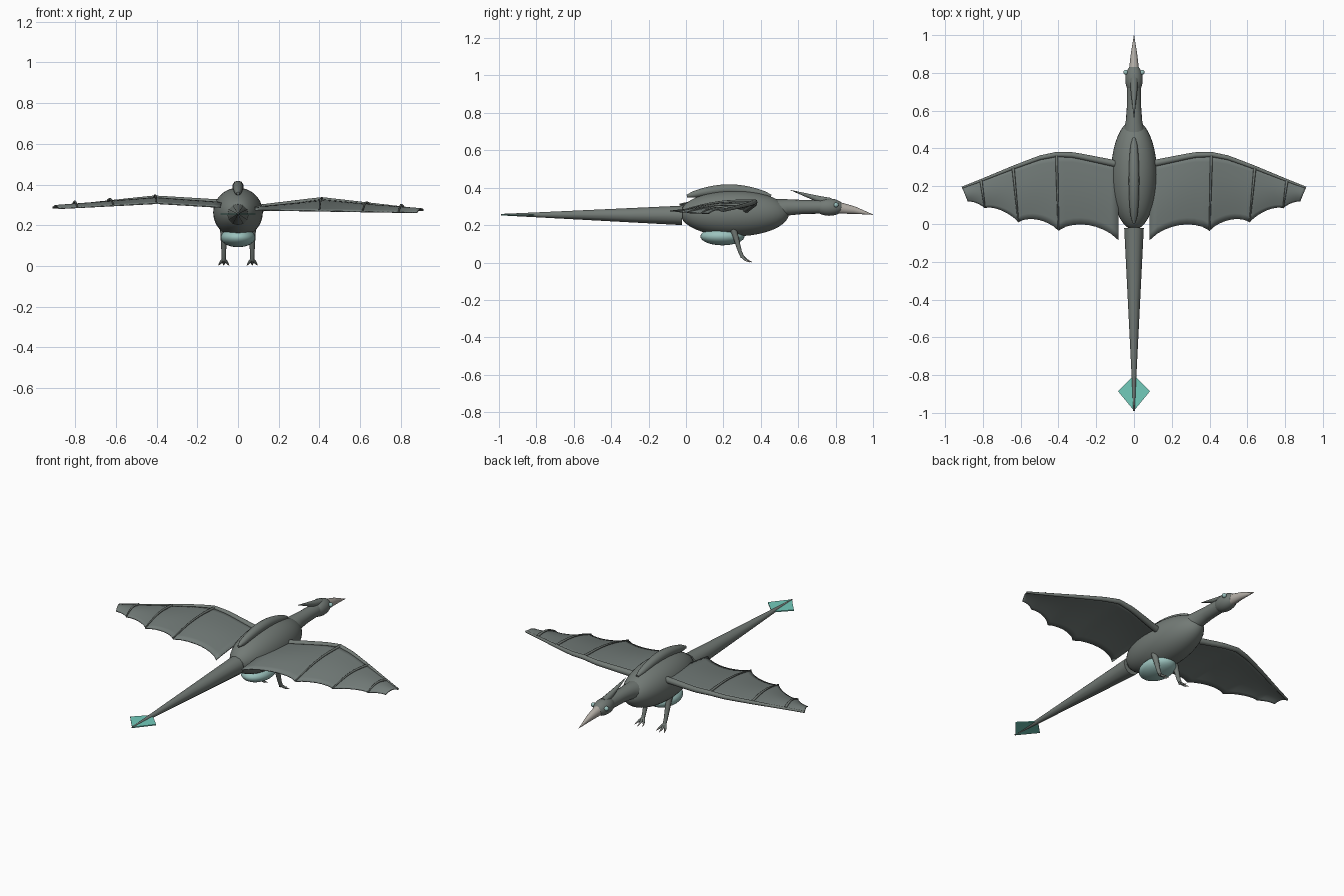
import bpy, bmesh, math
from mathutils import Vector

cube = bpy.data.objects.get("Cube")
if cube:
    bpy.data.objects.remove(cube, do_unlink=True)


def material(name, rgb):
    m = bpy.data.materials.new(name)
    m.use_nodes = True
    m.diffuse_color = (*rgb, 1)
    node = next(n for n in m.node_tree.nodes if n.type == 'BSDF_PRINCIPLED')
    node.inputs["Base Color"].default_value = (*rgb, 1)
    return m


HIDE = material("grey_hide", (0.17, 0.195, 0.18))
MEMBRANE = material("wing_membrane", (0.17, 0.20, 0.19))
BELLY = material("pale_teal", (0.33, 0.54, 0.51))
FIN = material("teal_fin", (0.17, 0.60, 0.50))
BEAK = material("bone_beige", (0.45, 0.42, 0.38))


def finish(bm, name, mat, angle=50):
    bmesh.ops.recalc_face_normals(bm, faces=bm.faces)
    mesh = bpy.data.meshes.new(name)
    bm.to_mesh(mesh)
    bm.free()
    mesh.materials.append(mat)
    ob = bpy.data.objects.new(name, mesh)
    bpy.context.collection.objects.link(ob)
    bpy.ops.object.select_all(action='DESELECT')
    ob.select_set(True)
    bpy.context.view_layer.objects.active = ob
    bpy.ops.object.shade_smooth_by_angle(angle=math.radians(angle))
    return ob


def ellipsoid(name, mat, centre, radii, segments=32):
    bm = bmesh.new()
    bmesh.ops.create_uvsphere(bm, u_segments=segments, v_segments=segments // 2, radius=1)
    for v in bm.verts:
        v.co = Vector(c + r * p for c, r, p in zip(centre, radii, v.co))
    return finish(bm, name, mat)


def tube(name, mat, path, radii, sides=12, flat=1.0):
    """Round loft along a path; flat scales the sideways width."""
    pts = [Vector(p) for p in path]
    bm = bmesh.new()
    rings = []
    for i, p in enumerate(pts):
        along = (pts[min(i + 1, len(pts) - 1)] - pts[max(i - 1, 0)]).normalized()
        ref = Vector((0, 0, 1)) if abs(along.z) < 0.8 else Vector((0, 1, 0))
        side = along.cross(ref).normalized()
        up = side.cross(along)
        ring = []
        for k in range(sides):
            a = math.tau * k / sides
            ring.append(bm.verts.new(p + radii[i] * (side * math.cos(a) * flat + up * math.sin(a))))
        rings.append(ring)
    for a, b in zip(rings, rings[1:]):
        for k in range(sides):
            n = (k + 1) % sides
            bm.faces.new((a[k], a[n], b[n], b[k]))
    bm.faces.new(rings[0])
    bm.faces.new(rings[-1])
    return finish(bm, name, mat)


# Trunk, belly and tail
ellipsoid("body", HIDE, (0, 0.26, 0.262), (0.122, 0.29, 0.122), 40)
ellipsoid("belly", BELLY, (0, 0.195, 0.14), (0.085, 0.118, 0.048))
tube("tail", HIDE, [(0, -0.02, 0.252), (0, -0.3, 0.253), (0, -0.8, 0.255), (0, -0.99, 0.256)],
     [0.052, 0.038, 0.013, 0.004])

# Arched ridge along the back
ridge = [(0, 0.45 * t / 12 + 0.005, 0.355 + 0.036 * math.sin(math.pi * t / 12)) for t in range(13)]
tube("back_ridge", HIDE, ridge, [0.008 + 0.02 * math.sin(math.pi * t / 12) ** 0.5 if 0 < t < 12 else 0.008
                                 for t in range(13)], 14)

# Diamond tail fin
bm = bmesh.new()
outline = [(0, -0.8), (0.085, -0.885), (0, -0.988), (-0.085, -0.885)]
top, low = ([bm.verts.new((x, y, 0.255 + s)) for x, y in outline] for s in (0.003, -0.003))
bm.faces.new(top)
bm.faces.new(low)
for k in range(4):
    bm.faces.new((top[k], top[k - 1], low[k - 1], low[k]))
finish(bm, "tail_fin", FIN)

# Neck and head
tube("neck", HIDE, [(0, 0.48, 0.28), (0, 0.54, 0.295), (0, 0.62, 0.297), (0, 0.74, 0.298)],
     [0.06, 0.044, 0.038, 0.036], 16)
ellipsoid("head", HIDE, (0, 0.765, 0.296), (0.046, 0.078, 0.046))
tube("beak", BEAK, [(0, 0.82, 0.292), (0, 0.9, 0.28), (0, 1.0, 0.256)], [0.031, 0.02, 0.001], 16, 0.85)
tube("crest", HIDE, [(0, 0.77, 0.325), (0, 0.7, 0.342), (0, 0.56, 0.387)], [0.022, 0.017, 0.001], 10)

# Wing shape: span position, leading edge depth
LEAD = [(0.08, 0.315), (0.2, 0.34), (0.32, 0.365), (0.41, 0.368), (0.5, 0.35), (0.64, 0.298), (0.81, 0.23), (0.91, 0.192)]
# Finger bones: span at the leading edge, then span and depth at the trailing tip
FINGERS = [(0.08, 0.083, -0.085), (0.41, 0.40, -0.035), (0.64, 0.612, 0.01), (0.81, 0.79, 0.085), (0.91, 0.88, 0.12)]
SCALLOP = [0.055, 0.035, 0.025, 0.01]


def interp(table, x):
    for (x0, y0), (x1, y1) in zip(table, table[1:]):
        if x <= x1:
            return y0 + (y1 - y0) * (x - x0) / (x1 - x0)
    return table[-1][1]


def build_wing(side, word, heights, trailing):
    """heights and trailing give the edge heights against the span."""
    def lead_point(x):
        return Vector((x, interp(LEAD, x), interp(heights, x)))

    def wing_point(panel, s, t):
        x0, tx0, ty0 = FINGERS[panel]
        x1, tx1, ty1 = FINGERS[panel + 1]
        a = lead_point(x0 + (x1 - x0) * s)
        tx = tx0 + (tx1 - tx0) * s
        ty = ty0 + (ty1 - ty0) * s + SCALLOP[panel] * math.sin(math.pi * s) ** 0.7
        b = Vector((tx, ty, interp(trailing, tx)))
        p = a.lerp(b, t)
        p.z += 0.012 * math.sin(math.pi * t)
        return Vector((side * p.x, p.y, p.z))

    # Membrane skin
    steps, chord = 8, 10
    bm = bmesh.new()
    columns = []
    for panel in range(4):
        for i in range(steps + (panel == 3)):
            columns.append([bm.verts.new(wing_point(panel, i / steps, j / chord)) for j in range(chord + 1)])
    for a, b in zip(columns, columns[1:]):
        for j in range(chord):
            bm.faces.new((a[j], a[j + 1], b[j + 1], b[j]))
    skin = finish(bm, word + "_wing_membrane", MEMBRANE)
    solid = skin.modifiers.new("thickness", 'SOLIDIFY')
    solid.thickness = 0.006
    solid.offset = 0

    # Arm along the leading edge
    arm = [lead_point(0.08 + 0.83 * k / 20) for k in range(21)]
    tube(word + "_wing_arm", HIDE, [(side * p.x, p.y, p.z) for p in arm],
         [0.019 - 0.013 * k / 20 for k in range(21)], 10)

    # Arched finger bones
    for f in range(1, 4):
        path = []
        for k in range(11):
            p = wing_point(f, 0, k / 10)
            p.z += 0.004 + 0.008 * math.sin(math.pi * k / 10)
            path.append(p)
        tube(f"{word}_wing_finger_{f}", HIDE, path, [0.0075 - 0.004 * k / 10 for k in range(11)], 8)


build_wing(1, "left", [(0.08, 0.28), (0.41, 0.325), (0.91, 0.275)], [(0.08, 0.275), (0.4, 0.27), (0.88, 0.262)])
build_wing(-1, "right", [(0.08, 0.308), (0.41, 0.333), (0.91, 0.287)], [(0.08, 0.288), (0.4, 0.307), (0.88, 0.282)])

# Eyes, legs and clawed toes
for side, word in ((1, "left"), (-1, "right")):
    ellipsoid(word + "_eye", BELLY, (side * 0.043, 0.803, 0.308), (0.013, 0.013, 0.013), 16)
    x = side * 0.07
    tube(word + "_leg", HIDE, [(x, 0.25, 0.19), (x, 0.268, 0.13), (x, 0.288, 0.06), (x, 0.302, 0.028)],
         [0.019, 0.015, 0.011, 0.010], 10)
    for n, spread in enumerate((-0.024, 0, 0.024)):
        reach = 0.035 if spread else 0.045
        tube(f"{word}_toe_{n + 1}", HIDE,
             [(x, 0.298, 0.034), (x + spread * 0.6, 0.30 + reach * 0.4, 0.018), (x + spread * 0.85, 0.30 + reach * 0.7, 0.01)],
             [0.009, 0.007, 0.005], 8)
        tube(f"{word}_claw_{n + 1}", BEAK,
             [(x + spread * 0.85, 0.30 + reach * 0.65, 0.011), (x + spread * 1.1, 0.302 + reach * 1.15, 0.002)],
             [0.005, 0.001], 8)
